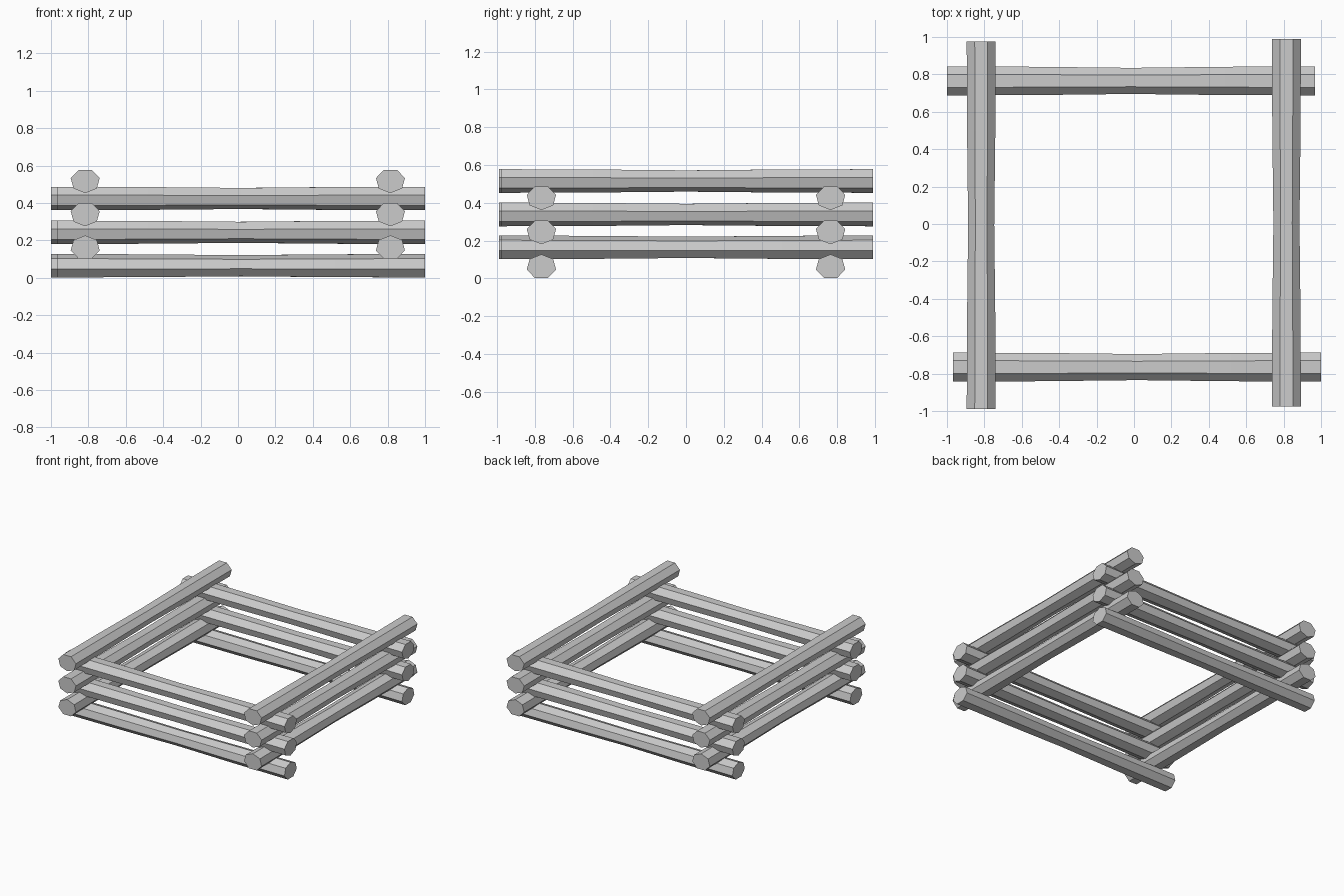
import bpy, bmesh, math

if "Cube" in bpy.data.objects:
    bpy.data.objects.remove(bpy.data.objects["Cube"])

SIDES = 7


def section(turn):
    # seven-sided outline, slightly squashed, normalised to the log's width and height
    pts = [(math.cos(a), math.sin(a)) for a in
           (math.radians(turn) + math.tau * i / SIDES for i in range(SIDES))]
    us, vs = [p[0] for p in pts], [p[1] for p in pts]
    uc, vc = (max(us) + min(us)) / 2, (max(vs) + min(vs)) / 2
    uw, vh = max(us) - min(us), max(vs) - min(vs)
    return [((u - uc) / uw * 0.155, (v - vc) / vh * 0.125) for u, v in pts]


def log(name, axis, offset, z, start, end, turn):
    bm = bmesh.new()
    outline = section(turn)
    mid = (start + end) / 2
    rings = []
    # logs are a little thinner at the middle
    for t, s in ((start, 1.0), (mid - 0.5, 0.975), (mid, 0.9), (mid + 0.5, 0.975), (end, 1.0)):
        ring = []
        for u, v in outline:
            a, b = offset + u * s, z + v * s
            ring.append(bm.verts.new((t, a, b) if axis == 'x' else (a, t, b)))
        rings.append(ring)
    for r0, r1 in zip(rings, rings[1:]):
        for i in range(SIDES):
            j = (i + 1) % SIDES
            bm.faces.new((r0[i], r0[j], r1[j], r1[i]))
    bm.faces.new(rings[0])
    bm.faces.new(rings[-1])
    bmesh.ops.recalc_face_normals(bm, faces=bm.faces)
    mesh = bpy.data.meshes.new(name)
    bm.to_mesh(mesh)
    bm.free()
    bpy.context.collection.objects.link(bpy.data.objects.new(name, mesh))


# three stacked layers, each a front/back pair with a left/right pair laid across it
x_heights = (0.0645, 0.243, 0.424)
y_heights = (0.164, 0.338, 0.515)
turns = (90, 270, 270)
for n in range(3):
    log(f"front_log_{n + 1}", 'x', -0.765, x_heights[n], -0.967, 1.0, turns[n])
    log(f"back_log_{n + 1}", 'x', 0.765, x_heights[n], -1.0, 0.967, turns[n])
    log(f"left_log_{n + 1}", 'y', -0.817, y_heights[n], -0.988, 0.977, turns[n])
    log(f"right_log_{n + 1}", 'y', 0.815, y_heights[n], -0.977, 0.988, turns[n])
